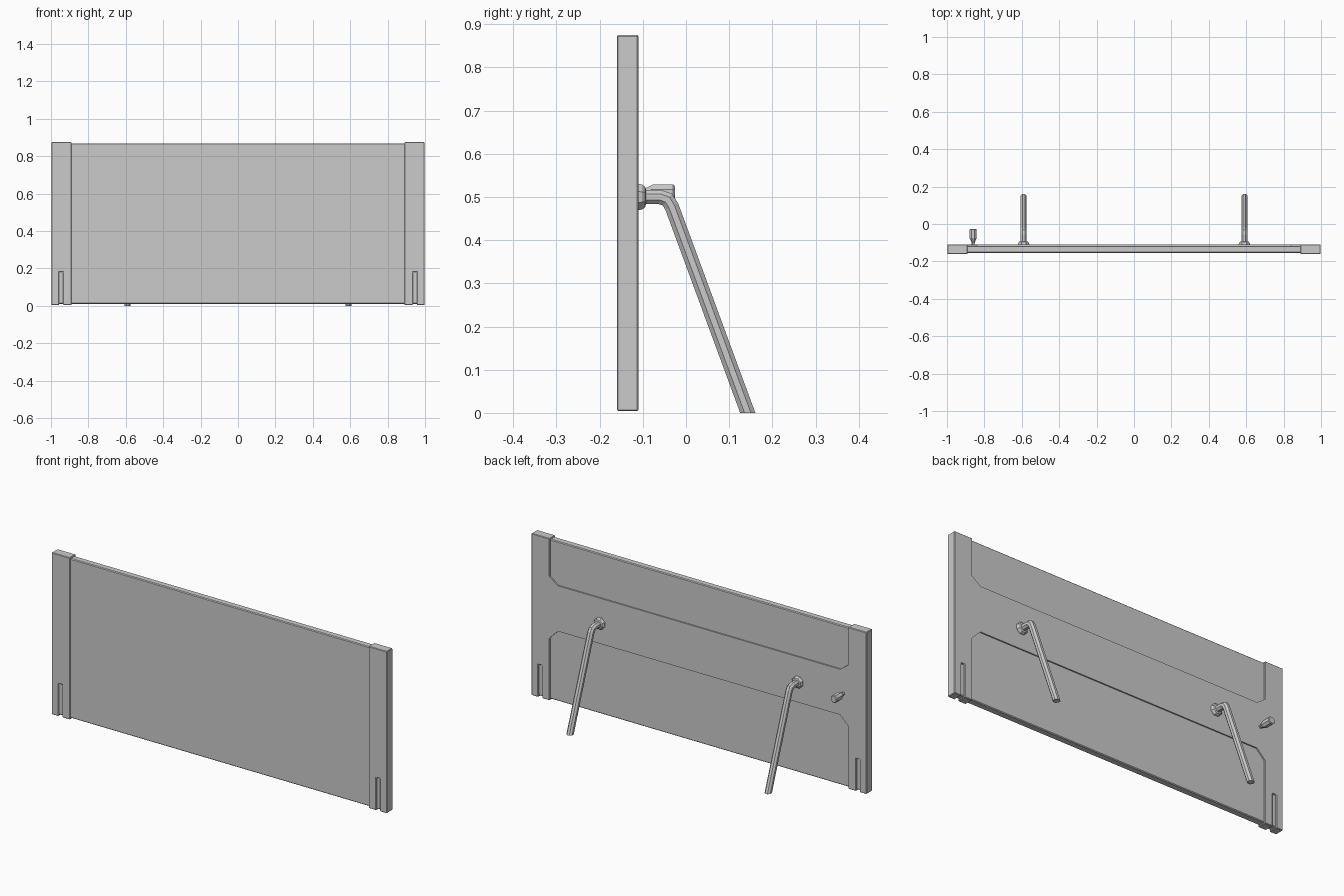
import bpy, bmesh, math
from mathutils import Vector

if "Cube" in bpy.data.objects:
    bpy.data.objects.remove(bpy.data.objects["Cube"])


def finish(name, bm, bevel=0.0, smooth=None):
    bmesh.ops.recalc_face_normals(bm, faces=bm.faces[:])
    mesh = bpy.data.meshes.new(name)
    bm.to_mesh(mesh)
    bm.free()
    ob = bpy.data.objects.new(name, mesh)
    bpy.context.collection.objects.link(ob)
    if bevel:
        mod = ob.modifiers.new("edge_chamfer", 'BEVEL')
        mod.width = bevel
        mod.segments = 1
        mod.limit_method = 'ANGLE'
    if smooth:
        bpy.ops.object.select_all(action='DESELECT')
        ob.select_set(True)
        bpy.context.view_layer.objects.active = ob
        bpy.ops.object.shade_smooth_by_angle(angle=math.radians(smooth))
    return ob


def prism(name, outline, y0, y1, bevel=0.0):
    """Extrude an x/z outline from y0 to y1."""
    bm = bmesh.new()
    face = bm.faces.new([bm.verts.new((x, y0, z)) for x, z in outline])
    ext = bmesh.ops.extrude_face_region(bm, geom=[face])["geom"]
    bmesh.ops.translate(bm, vec=(0, y1 - y0, 0),
                        verts=[g for g in ext if isinstance(g, bmesh.types.BMVert)])
    return finish(name, bm, bevel)


def skin_rings(name, rings):
    """Join rings of points into a closed faceted tube."""
    bm = bmesh.new()
    loops = [[bm.verts.new(p) for p in ring] for ring in rings]
    n = len(loops[0])
    for a, b in zip(loops, loops[1:]):
        for i in range(n):
            j = (i + 1) % n
            bm.faces.new((a[i], a[j], b[j], b[i]))
    bm.faces.new(loops[0])
    bm.faces.new(loops[-1])
    return finish(name, bm)


def octagon(r):
    angles = [math.radians(22.5 + 45 * i) for i in range(8)]
    r /= math.cos(math.radians(22.5))
    return [(r * math.cos(a), r * math.sin(a)) for a in angles]


def lathe(name, x, z, profile):
    """Octagonal turned part along y from (y, radius) pairs."""
    return skin_rings(name, [[(x + u, y, z + v) for u, v in octagon(r)]
                             for y, r in profile])


def leg(name, x):
    """Bent octagonal tube with a foot cut flat on the ground."""
    path = [(-0.115, 0.5), (-0.060, 0.5), (-0.043, 0.494), (-0.033, 0.478), (0.143, 0.0)]
    pts = [Vector((x, y, z)) for y, z in path]
    r = 0.0165
    rings = []
    for i, p in enumerate(pts):
        t_in = (p - pts[max(i - 1, 0)]).normalized() if i else (pts[1] - p).normalized()
        t_out = (pts[i + 1] - p).normalized() if i + 1 < len(pts) else t_in
        t = (t_in + t_out).normalized()
        up = Vector((0, -t.z, t.y))
        stretch = 1 / t.dot(t_in)
        if i == len(pts) - 1:
            up, stretch = Vector((0, 1, 0)), 1 / abs(t.z)
        rings.append([p + Vector((u, 0, 0)) + up * v * stretch for u, v in octagon(r)])
    return skin_rings(name, rings)


# Main board, running into the posts so it closes the slots
prism("main_board", [(-0.97, 0.011), (0.97, 0.011), (0.97, 0.869), (-0.97, 0.869)],
      -0.154, -0.117, 0.004)

# Raised band across the back with flared ends
band = [(-0.895, 0.335), (-0.84, 0.39), (0.84, 0.39), (0.895, 0.335),
        (0.895, 0.675), (0.84, 0.635), (-0.84, 0.635), (-0.895, 0.675)]
prism("back_band", band, -0.13, -0.11)

for side, s in (("left", -1), ("right", 1)):
    # End post with a slot open at the bottom
    outline = [(0.889, 0.004), (0.935, 0.004), (0.935, 0.18), (0.957, 0.18),
               (0.957, 0.004), (0.998, 0.004), (0.998, 0.875), (0.889, 0.875)]
    prism(side + "_post", [(s * x, z) for x, z in outline], -0.16, -0.11, 0.003)

    # Support leg and its mounting collar
    leg(side + "_support_leg", s * 0.59)
    lathe(side + "_leg_collar", s * 0.59, 0.5,
          [(-0.115, 0.031), (-0.102, 0.029), (-0.095, 0.024), (-0.093, 0.018)])

# Small handle on the back
lathe("back_handle", -0.86, 0.51,
      [(-0.115, 0.008), (-0.102, 0.008), (-0.093, 0.011), (-0.076, 0.019),
       (-0.03, 0.019), (-0.026, 0.016)])
